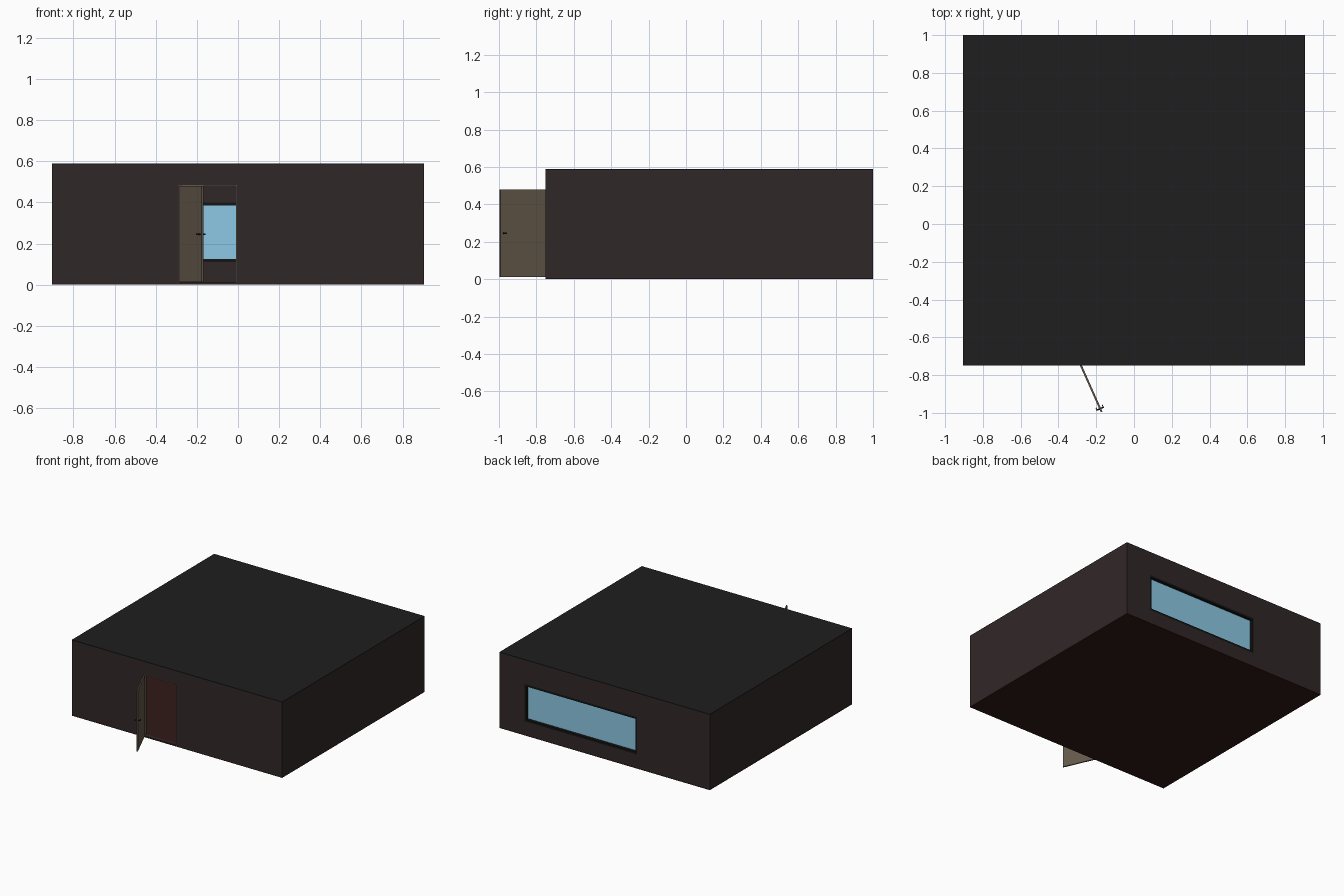
import bpy
import math
from mathutils import Matrix, Vector

if "Cube" in bpy.data.objects:
    bpy.data.objects.remove(bpy.data.objects["Cube"])


def material(name, rgb):
    m = bpy.data.materials.new(name)
    m.diffuse_color = (*rgb, 1)
    m.use_nodes = True
    m.node_tree.nodes["Principled BSDF"].inputs["Base Color"].default_value = m.diffuse_color
    return m


WALL = material("wall_brown", (0.03, 0.02, 0.021))
ROOF = material("roof_dark", (0.013, 0.013, 0.013))
FLOOR = material("floor_red", (0.03, 0.01, 0.008))
FRAME = material("frame_black", (0.008, 0.007, 0.007))
GLASS = material("glass_blue", (0.27, 0.58, 0.78))
DOOR = material("door_tan", (0.13, 0.1, 0.07))
METAL = material("metal_black", (0.01, 0.01, 0.01))


def box(name, lo, hi, mat=None):
    bpy.ops.mesh.primitive_cube_add(size=1)
    ob = bpy.context.object
    ob.name = name
    size = [b - a for a, b in zip(lo, hi)]
    mid = [(a + b) / 2 for a, b in zip(lo, hi)]
    ob.data.transform(Matrix.Translation(mid) @ Matrix.Diagonal((*size, 1)))
    if mat:
        ob.data.materials.append(mat)
    return ob


def cut(target, name, lo, hi):
    c = box(name, lo, hi)
    c.hide_render = True
    c.hide_viewport = True
    c.display_type = 'WIRE'
    m = target.modifiers.new(name, 'BOOLEAN')
    m.operation = 'DIFFERENCE'
    m.solver = 'EXACT'
    m.object = c


def frame(name, x0, x1, z0, z1, y0, y1, w, mat, sill=True):
    # rectangular frame: one solid with its middle cut out
    ob = box(name, (x0, y0, z0), (x1, y1, z1), mat)
    low = z0 + w if sill else z0 - 0.1
    cut(ob, name + "_cutter", (x0 + w, y0 - 0.1, low), (x1 - w, y1 + 0.1, z1 - w))


X, Y0, Y1, H, T = 0.905, -0.75, 1.0, 0.59, 0.03

# room shell with door and window openings
walls = box("walls", (-X, Y0, 0.005), (X, Y1, H - 0.005), WALL)
cut(walls, "room_cutter", (-X + T, Y0 + T, -0.1), (X - T, Y1 - T, 1))
cut(walls, "door_cutter", (-0.29, Y0 - 0.1, 0.01), (-0.005, Y0 + 0.1, 0.485))
cut(walls, "window_cutter", (-0.28, Y1 - 0.1, 0.11), (0.69, Y1 + 0.1, 0.40))
box("floor", (-X, Y0, 0), (X, Y1, 0.01), FLOOR)
box("roof", (-X, Y0, H - 0.006), (X, Y1, H), ROOF)

# window in the back wall
frame("window_frame", -0.28, 0.69, 0.11, 0.40, Y1 - T, Y1, 0.016, FRAME)
box("window_glass", (-0.27, Y1 - T + 0.002, 0.12), (0.68, Y1 - T + 0.008, 0.39), GLASS)

# door frame and open door, modelled along +x from the hinge
frame("door_frame", -0.29, -0.005, 0.01, 0.485, Y0, Y0 + T, 0.005, DOOR, sill=False)
parts = [box("door", (0, 0, 0.012), (0.27, 0.01, 0.48), DOOR)]
for side, y in (("outer", -0.008), ("inner", 0.018)):
    bpy.ops.mesh.primitive_cylinder_add(vertices=12, radius=0.004, depth=0.016)
    stem = bpy.context.object
    stem.name = side + "_handle_stem"
    stem.data.transform(Matrix.Translation((0.251, y, 0.245)) @ Matrix.Rotation(math.pi / 2, 4, 'X'))
    stem.data.materials.append(METAL)
    lever = box(side + "_handle_lever", (0.238, y - 0.008, 0.241), (0.255, y - 0.003, 0.249), METAL)
    if side == "inner":
        lever.data.transform(Matrix.Translation((0, 0.011, 0)))
    parts += [stem, lever]
swing = Matrix.Translation(Vector((-0.286, Y0, 0))) @ Matrix.Rotation(math.radians(-66), 4, 'Z')
for p in parts:
    p.data.transform(swing)
